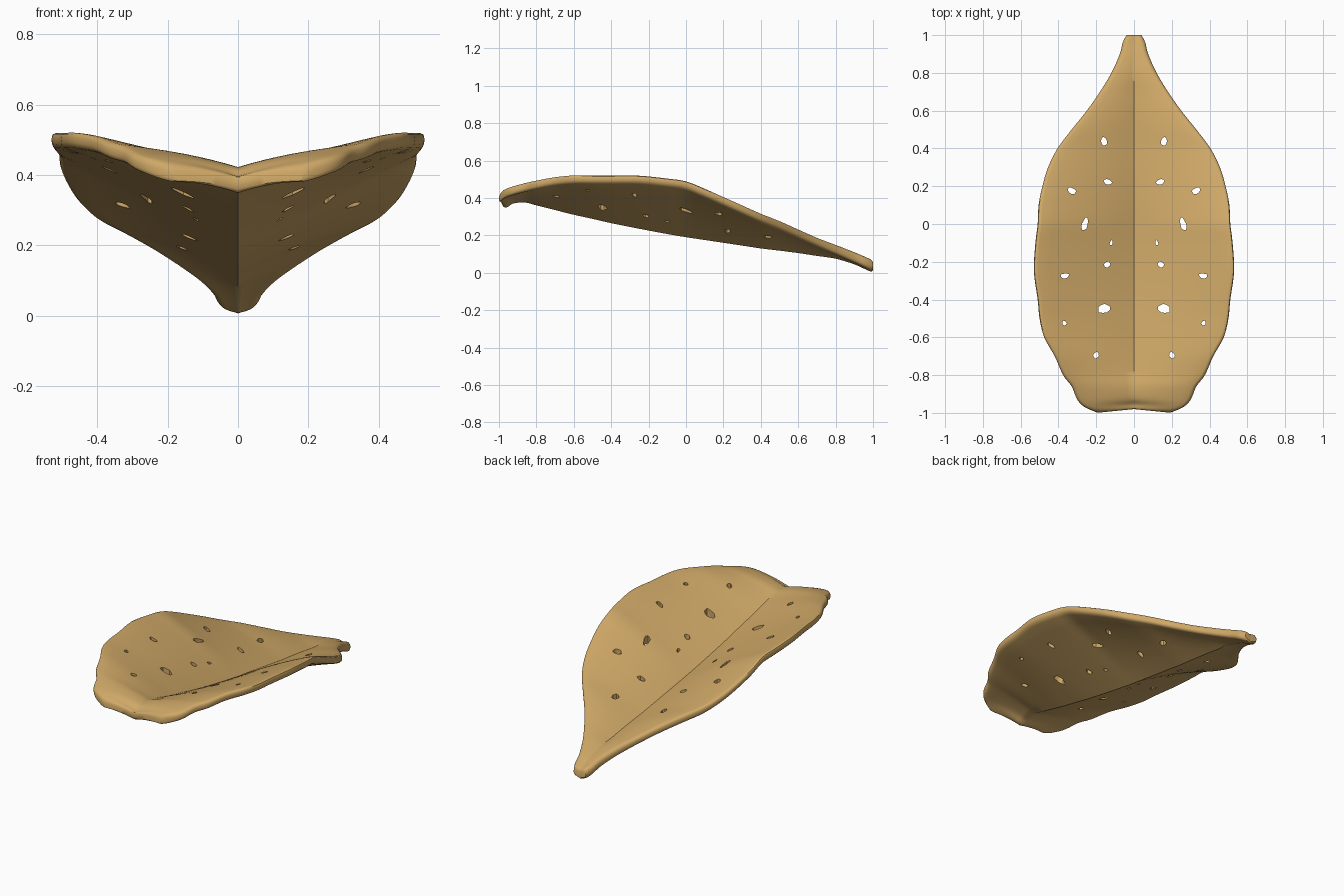
import bpy, bmesh, math, random
from mathutils import Vector

if "Cube" in bpy.data.objects:
    bpy.data.objects.remove(bpy.data.objects["Cube"])
random.seed(4)

# stations along the leaf: y, half width, underside height of spine, top height of rim
ST = [(-1, .19, .35, .42), (-.97, .26, .35, .445), (-.93, .30, .37, .46), (-.86, .33, .375, .48),
      (-.8, .375, .36, .495), (-.7, .42, .335, .515), (-.6, .475, .31, .525), (-.5, .50, .288, .525),
      (-.4, .51, .265, .525), (-.25, .53, .235, .525), (-.1, .522, .207, .51), (0, .51, .19, .495),
      (.1, .505, .175, .455), (.2, .485, .16, .41), (.3, .455, .145, .365), (.4, .405, .13, .32),
      (.5, .33, .118, .28), (.6, .25, .105, .235), (.7, .18, .09, .19), (.8, .12, .075, .15),
      (.9, .075, .045, .11), (.96, .06, .018, .085), (1, .04, 0, .07)]
# bite holes: x, y, x radius, y radius, rotation
HOLES = [(.16, .44, .018, .024, 0), (.14, .225, .023, .015, .2), (.33, .175, .026, .015, .5),
         (.26, 0, .016, .033, .25), (.12, -.1, .008, .016, .3), (.142, -.215, .019, .016, -.5),
         (.365, -.275, .024, .014, 0), (.16, -.445, .034, .024, -.2), (.37, -.525, .013, .012, 0),
         (.2, -.695, .018, .017, 0)]


def smooth_stations(pts, steps):
    out = []
    for i in range(len(pts) - 1):
        p = [Vector(pts[min(max(j, 0), len(pts) - 1)]) for j in range(i - 1, i + 3)]
        for s in range(steps):
            t = s / steps
            out.append(.5 * (2 * p[1] + (p[2] - p[0]) * t + (2 * p[0] - 5 * p[1] + 4 * p[2] - p[3]) * t * t
                             + (3 * p[1] - p[0] - 3 * p[2] + p[3]) * t ** 3))
    return out + [Vector(pts[-1])]


def finish(name, bm, mat):
    bmesh.ops.recalc_face_normals(bm, faces=bm.faces)
    me = bpy.data.meshes.new(name)
    bm.to_mesh(me)
    bm.free()
    ob = bpy.data.objects.new(name, me)
    bpy.context.collection.objects.link(ob)
    me.materials.append(mat)
    return ob


tan = bpy.data.materials.new("dry leaf tan")
tan.diffuse_color = (.62, .39, .135, 1)
tan.use_nodes = True
tan.node_tree.nodes["Principled BSDF"].inputs["Base Color"].default_value = tan.diffuse_color

# leaf blade: V-shaped sheet with rounded rim
bm = bmesh.new()
rings = []
for y, w, spine, rim in smooth_stations(ST, 4):
    d = min(1 - abs(y), .02) / .02
    full = .047 + .013 * max(0, (y - .7) / .3)
    th = full * (.6 + .4 * math.sqrt(max(0, 1 - (1 - d) ** 2)))
    r = .022
    half = [((w - r) * k / 8, 1) for k in range(9)]
    half += [(w - r + r * math.sin(a), max(0, math.cos(a)) ** .7) for a in (.5, 1.0, 1.35, math.pi / 2)]
    half[-1] = (w, 0)
    cols = [(-x, h) for x, h in reversed(half[1:])] + half
    top, bot = [], []
    for x, h in cols:
        t = abs(x) / w
        zc, ze = spine + full / 2, rim - full / 2
        z = zc + (ze - zc) * t + .045 * t * (1 - t) * min(1, w / .3)
        yy = y + .02 * max(0, 1 - abs(x) / .2) * max(0, 1 - (y + 1) / .1)
        v = bm.verts.new((x, yy, z + h * th / 2))
        top.append(v)
        bot.append(v if h == 0 else bm.verts.new((x, yy, z - h * th / 2)))
    rings.append((top, bot))
n = len(rings[0][0])
for a, b in zip(rings, rings[1:]):
    for i in range(n - 1):
        for s in (0, 1):
            bm.faces.new((a[s][i], a[s][i + 1], b[s][i + 1], b[s][i]))
for top, bot in (rings[0], rings[-1]):
    for i in range(n - 1):
        bm.faces.new(list(dict.fromkeys((top[i], top[i + 1], bot[i + 1], bot[i]))))
bmesh.ops.triangulate(bm, faces=bm.faces)
leaf = finish("leaf_blade", bm, tan)

# irregular vertical cutters for the holes, mirrored left and right
bm = bmesh.new()
for hx, hy, rx, ry, rot in HOLES:
    wob = [random.uniform(.75, 1.15) for _ in range(10)]
    for side in (1, -1):
        loops = []
        for z in (-.2, .8):
            lp = []
            for k, f in enumerate(wob):
                a = k * math.tau / 10
                px, py = rx * f * math.cos(a), ry * f * math.sin(a)
                lp.append(bm.verts.new((side * (hx + px * math.cos(rot) - py * math.sin(rot)),
                                        hy + px * math.sin(rot) + py * math.cos(rot), z)))
            loops.append(lp)
        lo, hi = loops
        bm.faces.new(lo)
        bm.faces.new(hi)
        for k in range(10):
            j = (k + 1) % 10
            bm.faces.new((lo[k], lo[j], hi[j], hi[k]))
cutter = finish("hole_cutter", bm, tan)
cutter.hide_render = True

mod = leaf.modifiers.new("holes", 'BOOLEAN')
mod.operation = 'DIFFERENCE'
mod.solver = 'EXACT'
mod.object = cutter
bpy.context.view_layer.objects.active = leaf
leaf.select_set(True)
bpy.ops.object.modifier_apply(modifier=mod.name)
bpy.data.objects.remove(cutter)
bpy.ops.object.shade_smooth_by_angle(angle=math.radians(38))
